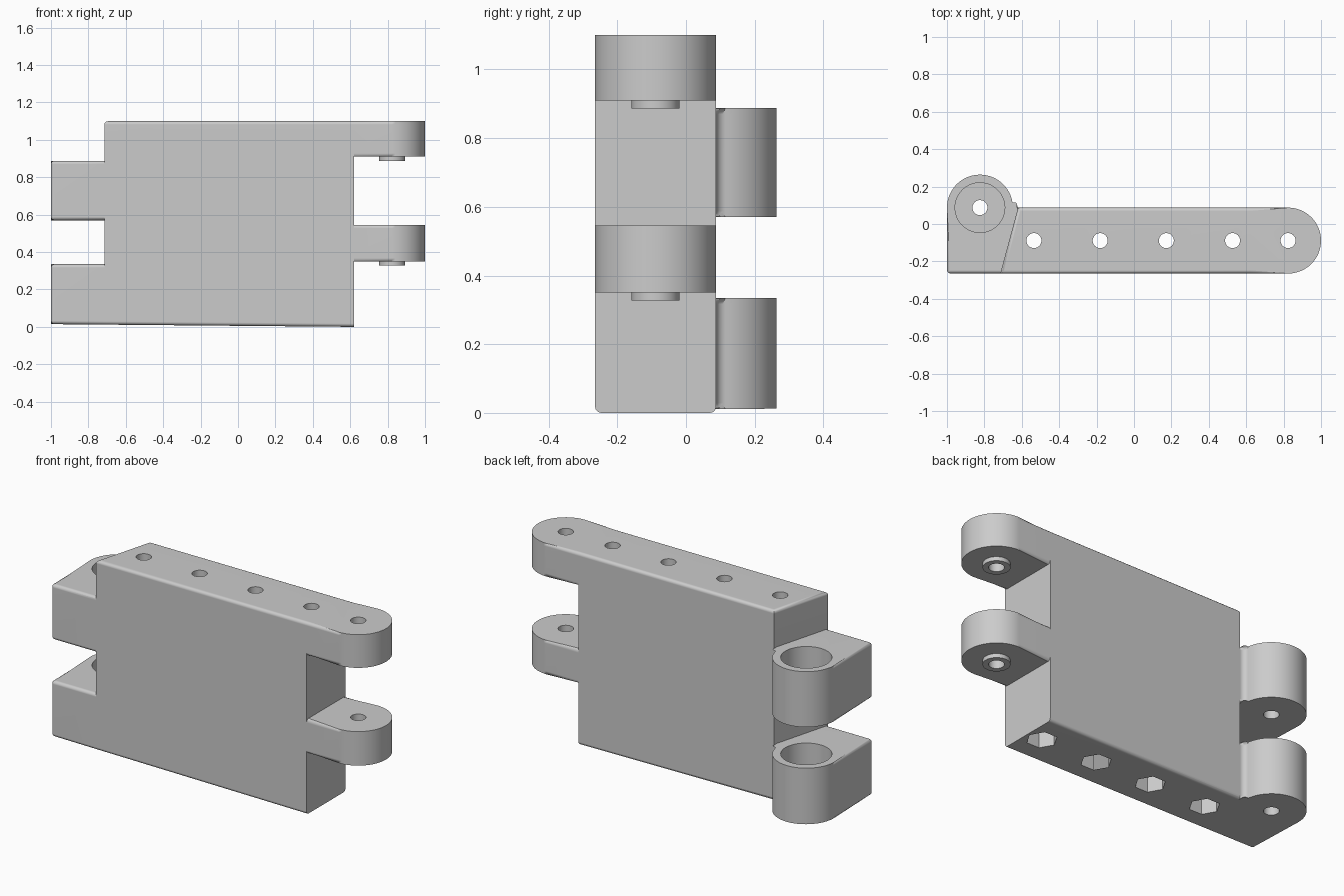
import bpy, bmesh
from math import sin, cos, radians, pi
from mathutils import Matrix

cube = bpy.data.objects.get("Cube")
if cube:
    bpy.data.objects.remove(cube, do_unlink=True)

FRONT, BACK, HEIGHT = -0.265, 0.0875, 1.1
MID = (FRONT + BACK) / 2          # centre line of the plate thickness
RAD = (BACK - FRONT) / 2          # rounding radius of every lug
PIN_X = 1 - RAD                   # pivot distance from the centre
ROUND = 0.018                     # edge rounding
HOLE = 0.04

grey = bpy.data.materials.new("light_grey")
grey.use_nodes = True
grey.diffuse_color = (0.6, 0.6, 0.6, 1)
grey.node_tree.nodes["Principled BSDF"].inputs["Base Color"].default_value = (0.6, 0.6, 0.6, 1)


def to_object(name, bm):
    bmesh.ops.recalc_face_normals(bm, faces=bm.faces)
    mesh = bpy.data.meshes.new(name)
    bm.to_mesh(mesh)
    bm.free()
    mesh.materials.append(grey)
    obj = bpy.data.objects.new(name, mesh)
    bpy.context.scene.collection.objects.link(obj)
    return obj


def arc(cx, cy, r, start, end, steps):
    angles = [radians(start + (end - start) * i / steps) for i in range(steps + 1)]
    return [(cx + r * cos(a), cy + r * sin(a)) for a in angles]


def prism(name, outline, z0, z1, uprights=(), sharp_bottom=()):
    """Extruded outline with rounded rims; its closing side stays sharp."""
    bm = bmesh.new()
    low = [bm.verts.new((x, y, z0)) for x, y in outline]
    high = [bm.verts.new((x, y, z1)) for x, y in outline]
    bm.faces.new(low[::-1])
    bm.faces.new(high)
    n = len(outline)
    for i in range(n):
        j = (i + 1) % n
        bm.faces.new((low[i], low[j], high[j], high[i]))
    edges = [bm.edges.get((high[i], high[i + 1])) for i in range(n - 1)]
    edges += [bm.edges.get((low[i], low[i + 1])) for i in range(n - 1) if i not in sharp_bottom]
    edges += [bm.edges.get((low[i], high[i])) for i in uprights]
    bmesh.ops.bevel(bm, geom=edges, offset=ROUND, segments=3, profile=0.5,
                    affect='EDGES', clamp_overlap=False)
    return to_object(name, bm)


def rod(name, x, y, z0, z1, r, sides=40):
    bm = bmesh.new()
    bmesh.ops.create_cone(bm, cap_ends=True, segments=sides, radius1=r, radius2=r, depth=z1 - z0,
                          matrix=Matrix.Translation((x, y, (z0 + z1) / 2)))
    return to_object(name, bm)


def combine(obj, other, operation):
    mod = obj.modifiers.new("combine", 'BOOLEAN')
    mod.operation, mod.solver, mod.object = operation, 'EXACT', other
    bpy.context.view_layer.objects.active = obj
    bpy.ops.object.modifier_apply(modifier=mod.name)
    bpy.data.objects.remove(other, do_unlink=True)


# Main plate with four long bores and hexagonal nut pockets
plate = prism("hinge_plate", [(0.62, BACK), (-0.62, BACK), (-0.715, FRONT), (0.62, FRONT)],
              0, HEIGHT, sharp_bottom=(1,))
for i in range(4):
    x = -0.535 + 0.354 * i
    combine(plate, rod("bore_cutter", x, MID, -0.1, 1.2, HOLE), 'DIFFERENCE')
    pocket = rod("pocket_cutter", x, MID, -0.1, 0.1, 0.08, 6)
    # Points of the hexagon lie along the plate
    pocket.data.transform(Matrix.Translation((x, MID, 0)) @ Matrix.Rotation(pi / 2, 4, 'Z')
                          @ Matrix.Translation((-x, -MID, 0)))
    combine(plate, pocket, 'DIFFERENCE')

lugs = []

# Pin lugs on the left end, each with a boss underneath
pin_outline = [(0.62, FRONT)] + arc(PIN_X, MID, RAD, -90, 90, 32) + [(0.62, BACK)]
for z0, z1 in ((0.35, 0.545), (0.91, HEIGHT)):
    lug = prism("pin_lug", pin_outline, z0, z1)
    combine(lug, rod("boss", PIN_X, MID, z0 - 0.023, z0 + 0.05, 0.07), 'UNION')
    combine(lug, rod("pin_cutter", PIN_X, MID, z0 - 0.1, z1 + 0.1, HOLE), 'DIFFERENCE')
    lugs.append(lug)

# Socket lugs on the right end, with a wide seat and a through hole
socket_outline = ([(-0.62, BACK)] + arc(-0.62, BACK + 0.03, 0.03, -115, -160, 2)
                  + arc(-PIN_X, BACK, RAD, 9, 180, 40) + [(-1, FRONT), (-0.715, FRONT)])
for z0, z1 in ((0, 0.335), (0.57, 0.888)):
    lug = prism("socket_lug", socket_outline, z0, z1, uprights=(len(socket_outline) - 2,))
    combine(lug, rod("seat_cutter", -PIN_X, BACK, z1 - 0.2, z1 + 0.1, 0.133, 56), 'DIFFERENCE')
    combine(lug, rod("hole_cutter", -PIN_X, BACK, z0 - 0.1, z1, HOLE), 'DIFFERENCE')
    lugs.append(lug)

for lug in lugs:
    combine(plate, lug, 'UNION')

# Underside rises slightly towards the sockets
for v in plate.data.vertices:
    if v.co.z < 0.03:
        v.co.z += 0.009 * max(0, 0.62 - v.co.x)

# Smooth rounded edges, clean flat faces
bpy.ops.object.select_all(action='DESELECT')
plate.select_set(True)
bpy.context.view_layer.objects.active = plate
bpy.ops.object.shade_smooth_by_angle(angle=radians(40))
plate.modifiers.new("flat_face_normals", 'WEIGHTED_NORMAL').keep_sharp = True
